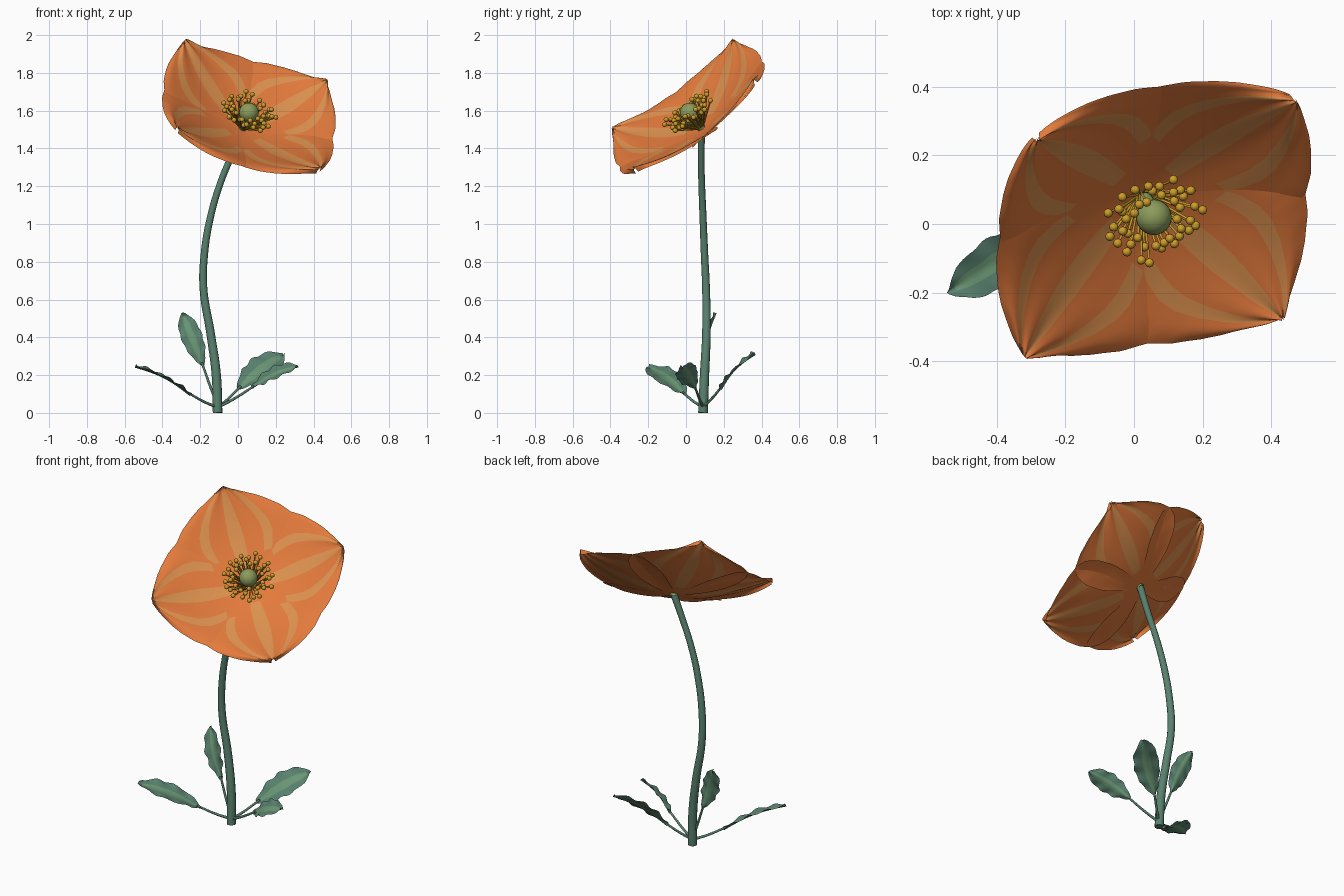
import bpy, bmesh, math, random
from mathutils import Vector, Matrix

if "Cube" in bpy.data.objects:
    bpy.data.objects.remove(bpy.data.objects["Cube"])

random.seed(4)


def material(name, rgb):
    m = bpy.data.materials.new(name)
    m.diffuse_color = (*rgb, 1)
    m.use_nodes = True
    m.node_tree.nodes["Principled BSDF"].inputs["Base Color"].default_value = m.diffuse_color
    return m


ORANGE = material("petal orange", (0.77, 0.195, 0.045))
STREAK = material("petal light streak", (0.72, 0.285, 0.078))
YELLOW = material("stamen yellow", (0.62, 0.34, 0.022))
OVARY = material("ovary green", (0.26, 0.33, 0.105))
STEM = material("stem green", (0.10, 0.223, 0.16))
VEIN = material("leaf light green", (0.145, 0.31, 0.175))


def add_object(name, bm, mats):
    me = bpy.data.meshes.new(name)
    bm.to_mesh(me)
    bm.free()
    for m in mats:
        me.materials.append(m)
    for p in me.polygons:
        p.use_smooth = True
    ob = bpy.data.objects.new(name, me)
    bpy.context.collection.objects.link(ob)
    return ob


def sheet(name, nv, nt, point, color, mats):
    """Grid surface: v runs 0..1 along, t runs -1..1 across."""
    bm = bmesh.new()
    rows = [[bm.verts.new(point(i / nv, 2 * j / nt - 1)) for j in range(nt + 1)]
            for i in range(nv + 1)]
    for i in range(nv):
        for j in range(nt):
            f = bm.faces.new((rows[i][j], rows[i + 1][j], rows[i + 1][j + 1], rows[i][j + 1]))
            f.material_index = color((i + 0.5) / nv, 2 * (j + 0.5) / nt - 1)
    return add_object(name, bm, mats)


def tube(name, pts, radii, mat):
    cu = bpy.data.curves.new(name, 'CURVE')
    cu.dimensions = '3D'
    cu.bevel_depth = 1.0
    cu.bevel_resolution = 4
    cu.use_fill_caps = True
    cu.resolution_u = 8
    sp = cu.splines.new('BEZIER')
    sp.bezier_points.add(len(pts) - 1)
    for bp, p, r in zip(sp.bezier_points, pts, radii):
        bp.co, bp.radius = p, r
        bp.handle_left_type = bp.handle_right_type = 'AUTO'
    cu.materials.append(mat)
    ob = bpy.data.objects.new(name, cu)
    bpy.context.collection.objects.link(ob)
    bpy.ops.object.select_all(action='DESELECT')
    ob.select_set(True)
    bpy.context.view_layer.objects.active = ob
    bpy.ops.object.convert(target='MESH')
    return ob


def lookup(table, x):
    for (x0, y0), (x1, y1) in zip(table, table[1:]):
        if x <= x1:
            return y0 + (y1 - y0) * (x - x0) / (x1 - x0)
    return table[-1][1]


# Tilted frame of the flower head
BASE = Vector((0.025, 0.083, 1.506))
N = Vector((0.30, -0.575, 0.76)).normalized()
U = Vector((0.71, 0.67, 0.23))
U = (U - N * U.dot(N)).normalized()
V = N.cross(U)


def head(x, y, h):
    return BASE + U * x + V * y + N * h


# Stem
tube("stem",
     [(-0.108, 0.09, 0), (-0.115, 0.098, 0.2), (-0.145, 0.108, 0.42), (-0.183, 0.106, 0.66),
      (-0.178, 0.098, 0.84), (-0.145, 0.09, 1.04), (-0.092, 0.083, 1.22),
      (-0.035, 0.08, 1.36), BASE],
     [0.026, 0.025, 0.023, 0.021, 0.02, 0.019, 0.018, 0.018, 0.02], STEM)

# Petals: cupped sheets, overlapping sides, ruffled toward the tip
LENGTH = 0.557
WIDTH = [(0, .03), (.05, .13), (.12, .24), (.2, .315), (.27, .345), (.325, .335), (.39, .285),
         (.45, .215), (.485, .165), (.52, .10), (.54, .06), (.557, .012)]


def make_petal(k):
    ang = k * math.pi / 2
    ca, sa = math.cos(ang), math.sin(ang)
    phase = k * 1.3

    def point(v, t):
        along = LENGTH * math.sin(v * math.pi / 2)
        across = t * lookup(WIDTH, along)
        r = math.hypot(along, across)
        h = 0.17 * (r / 0.555) ** 1.7 - 0.028 * t ** 4 * min(1, 4 * v)
        h += 0.007 * v * v * math.cos(13 * t + phase)
        h += 0.006 * v * math.sin(9 * v + 3 * t + phase) * abs(t)
        return head(along * ca - across * sa, along * sa + across * ca, h)

    def color(v, t):
        a = abs(t)
        return int(0.13 < v < 0.93 and a < 0.12 or 0.2 < v < 0.9 and 0.43 < a < 0.6)

    sheet(f"petal_{k + 1}", 40, 50, point, color, [ORANGE, STREAK])


for k in range(4):
    make_petal(k)

# Ovary in the middle
bm = bmesh.new()
bmesh.ops.create_uvsphere(bm, u_segments=24, v_segments=14, radius=0.052,
                          matrix=Matrix.Translation(head(0, 0, 0.11)))
add_object("ovary", bm, [OVARY])
tube("ovary_stalk", [head(0, 0, -0.01), head(0, 0, 0.08)], [0.02, 0.03], OVARY)

# Stamens: thin filaments with round tips
bm = bmesh.new()
COUNT = 44
for i in range(COUNT):
    a = 2 * math.pi * i / COUNT + random.uniform(-0.06, 0.06)
    r = (0.085, 0.125, 0.105, 0.138)[i % 4] + random.uniform(-0.008, 0.008)
    foot = head(0.025 * math.cos(a), 0.025 * math.sin(a), 0.015)
    tip = head(r * math.cos(a), r * math.sin(a), random.uniform(0.10, 0.145))
    d = tip - foot
    rot = d.to_track_quat('Z', 'Y').to_matrix().to_4x4()
    bmesh.ops.create_cone(bm, segments=6, radius1=0.004, radius2=0.004, depth=d.length,
                          matrix=Matrix.Translation((foot + tip) / 2) @ rot)
    bmesh.ops.create_icosphere(bm, subdivisions=2, radius=0.0135,
                               matrix=Matrix.Translation(tip))
add_object("stamens", bm, [YELLOW])

# Leaves: wavy oblong blades with a light middle band, on thin stalks
BLADE = [(0, .12), (.12, .5), (.3, .85), (.5, 1), (.7, .95), (.86, .68), (.95, .36), (1, .08)]


def make_leaf(name, root, start, tip, side, half):
    root, start, tip = Vector(root), Vector(start), Vector(tip)
    axis = tip - start
    side = Vector(side)
    side = (side - axis * side.dot(axis) / axis.length_squared).normalized()
    up = axis.normalized().cross(side)

    def point(v, t):
        w = half * lookup(BLADE, v) * (1 + 0.05 * math.sin(26 * v))
        h = 0.014 * abs(t) + 0.02 * math.sin(math.pi * v) + 0.006 * t * t * math.sin(22 * v + 2 * t)
        return start + axis * v + side * (t * w) + up * (h - 0.012)

    sheet(name, 28, 12, point, lambda v, t: int(abs(t) < 0.33 and v < 0.93), [STEM, VEIN])
    tube(name + "_stalk", [root, (root + start) / 2 - Vector((0, 0, 0.006)), start + axis * 0.06],
         [0.008, 0.007, 0.006], STEM)


make_leaf("leaf_left", (-0.11, 0.09, 0.03), (-0.25, -0.005, 0.10), (-0.54, -0.20, 0.25),
          (0.47, -0.86, -0.24), 0.075)
make_leaf("leaf_upright", (-0.115, 0.09, 0.06), (-0.185, 0.10, 0.25), (-0.295, 0.15, 0.53),
          (-0.94, 0, -0.33), 0.056)
make_leaf("leaf_back_right", (-0.105, 0.09, 0.03), (0.0, 0.18, 0.13), (0.24, 0.36, 0.315),
          (-0.74, 0.47, 0.49), 0.078)
make_leaf("leaf_front_right", (-0.105, 0.09, 0.03), (0.07, 0.05, 0.135), (0.315, -0.02, 0.25),
          (-0.05, 0.84, 0.53), 0.06)
